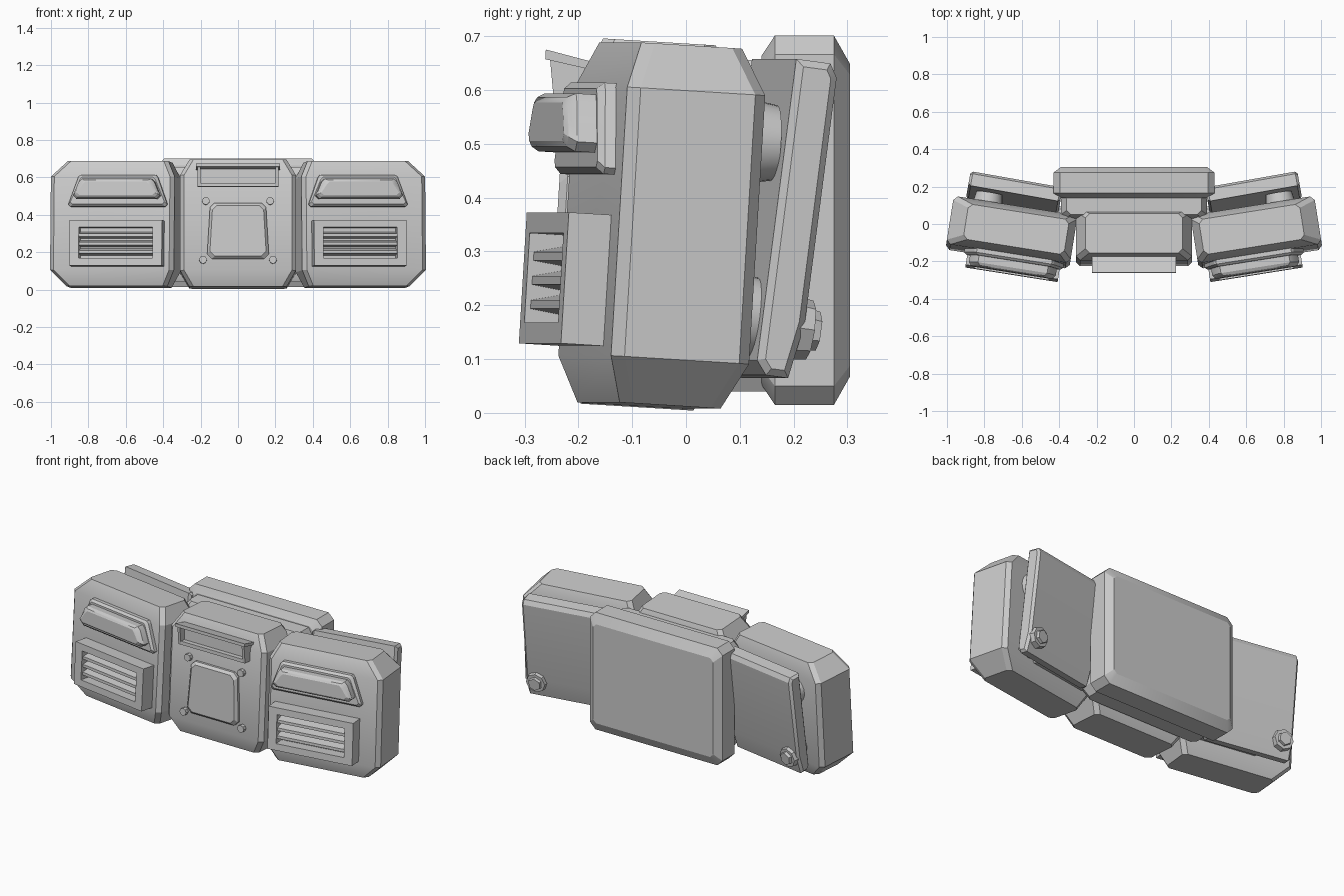
import bpy, bmesh, math
from mathutils import Matrix, Vector, Euler

cube = bpy.data.objects.get("Cube")
if cube:
    bpy.data.objects.remove(cube, do_unlink=True)

GREY = (0.6, 0.6, 0.6, 1)
grey = bpy.data.materials.new("plain_grey")
grey.use_nodes = True
grey.diffuse_color = GREY
shader = next(n for n in grey.node_tree.nodes if n.type == 'BSDF_PRINCIPLED')
shader.inputs["Base Color"].default_value = GREY
shader.inputs["Roughness"].default_value = 0.6


def frame(x, y, z, lean=0, yaw=0):
    turn = Euler((math.radians(lean), 0, math.radians(yaw))).to_matrix().to_4x4()
    return Matrix.Translation((x, y, z)) @ turn


def add(name, bm, place=None, side=1):
    """Place a part; side -1 mirrors it to the right-hand half."""
    bm.transform(Matrix.Diagonal((side, 1, 1, 1)) @ (place or Matrix()))
    bmesh.ops.recalc_face_normals(bm, faces=bm.faces)
    me = bpy.data.meshes.new(name)
    bm.to_mesh(me)
    bm.free()
    me.materials.append(grey)
    me.shade_smooth()
    me.set_sharp_from_angle(angle=math.radians(24))
    ob = bpy.data.objects.new(name, me)
    bpy.context.collection.objects.link(ob)
    return ob


def loft(rings):
    bm = bmesh.new()
    rows = [[bm.verts.new(p) for p in ring] for ring in rings]
    for a, b in zip(rows, rows[1:]):
        for i in range(len(a)):
            j = (i + 1) % len(a)
            bm.faces.new((a[i], a[j], b[j], b[i]))
    bm.faces.new(rows[0])
    bm.faces.new(rows[-1])
    return bm


def octagon(low, high, v0, v1, c):
    """Chamfered trapezoid: low and high are (u0, u1) spans at v0 and v1."""
    return [(low[0] + c, v0), (low[1] - c, v0), (low[1], v0 + c), (high[1], v1 - c),
            (high[1] - c, v1), (high[0] + c, v1), (high[0], v1 - c), (low[0], v0 + c)]


def raised(layers):
    """Stack of (y, half width low, half width high, z half, chamfer) towards the front."""
    return loft([[(u, y, v) for u, v in octagon((-lo, lo), (-hi, hi), -h, h, c)]
                 for y, lo, hi, h, c in layers])


def housing(hx, hy, hz, inner, outer, cy=0.035, drop=0.085, c=0.022):
    """Block with vertical corner chamfers and tapered top and bottom."""
    rings = []
    for z, end in ((-hz, 1), (-hz + drop, 0), (hz - drop, 0), (hz, 1)):
        span = (-hx + inner * end, hx - outer * end)
        y = hy - cy * end
        rings.append([(u, v, z) for u, v in octagon(span, span, -y, y, c)])
    return loft(rings)


def box(x0, x1, y0, y1, z0, z1, bevel=0):
    bm = bmesh.new()
    bmesh.ops.create_cube(bm, size=1)
    bm.transform(Matrix.Translation(((x0 + x1) / 2, (y0 + y1) / 2, (z0 + z1) / 2))
                 @ Matrix.Diagonal((x1 - x0, y1 - y0, z1 - z0, 1)))
    if bevel:
        bmesh.ops.bevel(bm, geom=bm.edges[:], offset=bevel, segments=1, affect='EDGES')
    return bm


def prism(profile, hx):
    """Extrude a (y, z) profile across x."""
    return loft([[(x, y, z) for y, z in profile] for x in (-hx, hx)])


def disc(r, top, depth, n):
    """Cylinder along y, centred on the origin."""
    bm = bmesh.new()
    bmesh.ops.create_cone(bm, cap_ends=True, segments=n, radius1=r, radius2=top, depth=depth)
    bm.transform(Matrix.Rotation(math.radians(-90), 4, 'X'))
    return bm


def at(base, x, y, z):
    return base @ Matrix.Translation((x, y, z))


# Centre housing, spine and back pack
centre = frame(0, -0.07, 0.35, -3.5)
add("centre_housing", housing(0.31, 0.14, 0.34, 0.05, 0.05), centre)
add("spine", housing(0.39, 0.08, 0.308, 0.03, 0.03, 0.02, 0.05), frame(0, 0.11, 0.348))
add("back_pack", raised([(0.14, 0.395, 0.395, 0.305, 0.03), (0.165, 0.43, 0.43, 0.343, 0.035),
                         (0.275, 0.43, 0.43, 0.343, 0.035), (0.305, 0.39, 0.39, 0.29, 0.02)]),
    frame(0, 0, 0.358))

# Centre hatch with four corner bolts
add("hatch", raised([(-0.13, 0.165, 0.15, 0.15, 0.025), (-0.155, 0.165, 0.15, 0.15, 0.025),
                     (-0.17, 0.15, 0.137, 0.136, 0.025)]), at(centre, 0, 0, -0.045))
for sx in (-1, 1):
    for x, z in ((0.172, 0.115), (0.187, -0.2)):
        add("hatch_bolt", disc(0.021, 0.021, 0.03, 8), at(centre, sx * x, -0.148, z))

# Hooded slot above the hatch
slot = at(centre, 0, -0.14, 0.25)
add("slot_hood", prism([(0.02, 0.03), (0.02, 0.045), (-0.07, 0.063), (-0.07, 0.045)], 0.225), slot)
add("slot_sill", box(-0.215, 0.215, -0.045, 0.03, -0.06, -0.04), slot)
add("slot_back", box(-0.21, 0.21, -0.015, 0.03, -0.05, 0.04), slot)
for sx in (-1, 1):
    add("slot_cheek", prism([(0.02, -0.06), (-0.045, -0.06), (-0.062, 0.052), (0.02, 0.04)], 0.008),
        at(slot, sx * 0.208, 0, 0))

for side, word in ((1, "left_"), (-1, "right_")):
    # Angled side housing
    pod = frame(0.655, -0.045, 0.348, -3.5, 9)
    add(word + "housing", housing(0.335, 0.13, 0.335, 0.04, 0.085), pod, side)

    # Lamp on its mounting plate
    lamp = at(pod, -0.035, 0, 0.18)
    add(word + "lamp_mount", raised([(-0.08, 0.268, 0.215, 0.085, 0.012),
                                     (-0.15, 0.268, 0.215, 0.085, 0.012),
                                     (-0.163, 0.255, 0.203, 0.073, 0.012)]),
        at(lamp, 0, 0, -0.008), side)
    add(word + "lamp", raised([(-0.15, 0.235, 0.205, 0.054, 0.018),
                               (-0.2, 0.235, 0.205, 0.054, 0.018),
                               (-0.215, 0.225, 0.193, 0.046, 0.018),
                               (-0.222, 0.21, 0.18, 0.036, 0.014)]), lamp, side)

    # Louvred vent
    vent = at(pod, -0.035, 0, -0.11)
    for sgn, lab in ((1, "upper"), (-1, "lower")):
        z0, z1 = sorted((sgn * 0.083, sgn * 0.122))
        add(word + "vent_" + lab + "_rail", box(-0.25, 0.25, -0.21, -0.1, z0, z1), vent, side)
        x0, x1 = sorted((sgn * 0.2, sgn * 0.25))
        add(word + "vent_post", box(x0, x1, -0.21, -0.1, -0.083, 0.083), vent, side)
    add(word + "vent_back", box(-0.2, 0.2, -0.145, -0.1, -0.083, 0.083), vent, side)
    for i in range(3):
        add(word + "vent_slat",
            prism([(-0.2, -0.012), (-0.2, 0.004), (-0.14, 0.018), (-0.14, -0.02)], 0.2),
            at(vent, 0, 0, (i - 1) * 0.045), side)

    # Leaning rear panel with a sloped foot, spacers and hex bolt
    panel = frame(0.64, 0.165, 0.36, -7.5, 10)
    bm = prism([(-0.04, -0.27), (-0.02, -0.295), (0.022, -0.295), (0.04, -0.19),
                (0.04, 0.27), (0.025, 0.295), (-0.04, 0.295)], 0.25)
    bmesh.ops.recalc_face_normals(bm, faces=bm.faces)
    ends = [e for e in bm.edges if abs(e.verts[0].co.x - e.verts[1].co.x) < 0.01]
    bmesh.ops.bevel(bm, geom=ends, offset=0.013, segments=1, affect='EDGES')
    add(word + "rear_panel", bm, panel, side)
    for z in (0.165, -0.16):
        add(word + "spacer", disc(0.08, 0.07, 0.06, 24), at(pod, 0.15, 0.15, z), side)
    add(word + "bolt_washer", disc(0.06, 0.055, 0.036, 8), at(panel, 0.185, 0.042, -0.2), side)
    add(word + "bolt_head", disc(0.04, 0.036, 0.02, 6), at(panel, 0.185, 0.066, -0.2), side)
    # Bracket joining panel to spine
    add(word + "bracket", box(-0.3, 0.1, -0.1, 0.0, -0.28, -0.2, 0.015), panel, side)
